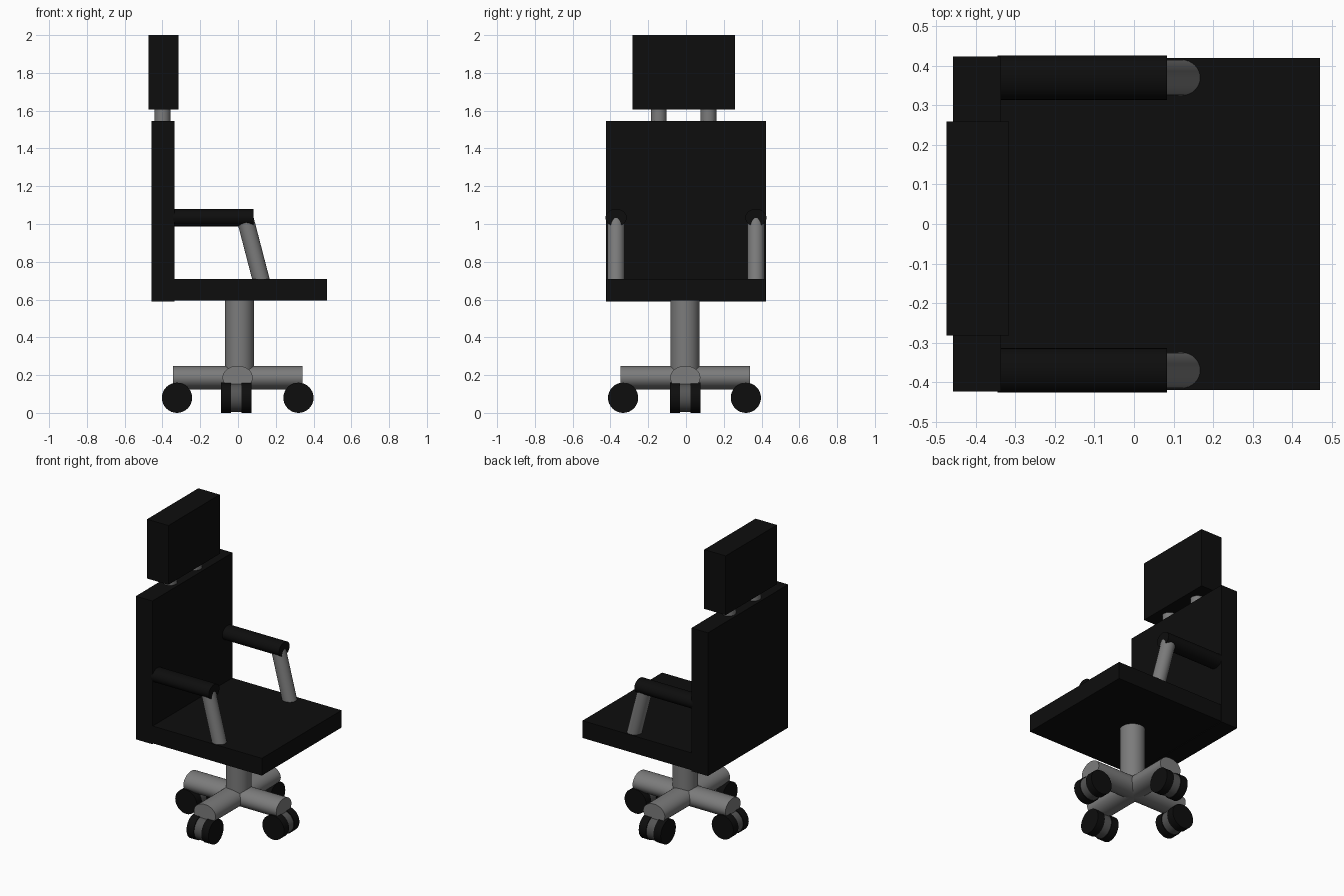
import bpy, math
from mathutils import Vector

if "Cube" in bpy.data.objects:
    bpy.data.objects.remove(bpy.data.objects["Cube"])


def material(name, v):
    m = bpy.data.materials.new(name)
    m.diffuse_color = (v, v, v, 1)
    m.use_nodes = True
    m.node_tree.nodes["Principled BSDF"].inputs["Base Color"].default_value = m.diffuse_color
    return m


BLACK = material("black", 0.004)
GREY = material("metal grey", 0.2)
DARK = material("hub grey", 0.09)


def box(name, lo, hi, mat):
    lo, hi = Vector(lo), Vector(hi)
    bpy.ops.mesh.primitive_cube_add(size=1, location=(lo + hi) / 2)
    ob = bpy.context.object
    ob.name = name
    ob.scale = hi - lo
    bpy.ops.object.transform_apply(location=False, rotation=False, scale=True)
    ob.data.materials.append(mat)
    return ob


def rod(name, a, b, r, mat, flat=1.0):
    """Cylinder from a to b; flat squashes its section vertically (level rods)."""
    a, b = Vector(a), Vector(b)
    bpy.ops.mesh.primitive_cylinder_add(vertices=32, radius=r, depth=(b - a).length,
                                        location=(a + b) / 2)
    ob = bpy.context.object
    ob.name = name
    ob.rotation_euler = (b - a).to_track_quat('Z', 'Y').to_euler()
    bpy.ops.object.transform_apply(location=False, rotation=True, scale=False)
    ob.scale.z = flat
    bpy.ops.object.transform_apply(location=False, rotation=False, scale=True)
    ob.data.materials.append(mat)
    bpy.ops.object.shade_smooth_by_angle(angle=math.radians(35))
    return ob


# Cushions
box("seat", (-0.34, -0.42, 0.595), (0.47, 0.42, 0.71), BLACK)
box("backrest", (-0.458, -0.423, 0.59), (-0.336, 0.423, 1.545), BLACK)
box("headrest", (-0.474, -0.282, 1.605), (-0.316, 0.259, 2.0), BLACK)

# Headrest posts
for i, y in enumerate((-0.144, 0.119)):
    rod(f"headrest_post_{i}", (-0.4, y, 1.5), (-0.4, y, 1.65), 0.042, GREY)

# Armrests with slanted supports
for side, s in (("right", -1), ("left", 1)):
    y = s * 0.37
    rod(f"armrest_{side}", (-0.345, y, 1.034), (0.083, y, 1.034), 0.056, BLACK, 0.82)
    rod(f"arm_support_{side}", (0.04, y, 1.02), (0.126, y, 0.69), 0.045, GREY)

# Column and cross base
rod("column", (0.008, -0.005, 0.19), (0.008, -0.005, 0.6), 0.077, GREY)
rod("base_leg_x", (-0.344, -0.004, 0.187), (0.341, -0.004, 0.187), 0.08, GREY, 0.78)
rod("base_leg_y", (-0.002, -0.348, 0.187), (-0.002, 0.34, 0.187), 0.08, GREY, 0.78)

# Four casters: two black wheels around a grey middle, rolling along each leg
casters = [((-0.323, -0.005), (0, 1)), ((0.32, -0.005), (0, 1)),
           ((-0.01, -0.333), (1, 0)), ((-0.01, 0.317), (1, 0))]
for i, (pos, axis) in enumerate(casters):
    c = Vector((*pos, 0.08))
    ax = Vector((*axis, 0))
    rod(f"caster_hub_{i}", c - ax * 0.03, c + ax * 0.03, 0.075, DARK)
    for j, s in enumerate((-1, 1)):
        rod(f"caster_wheel_{i}_{j}", c + ax * s * 0.028, c + ax * s * 0.081, 0.08, BLACK)
